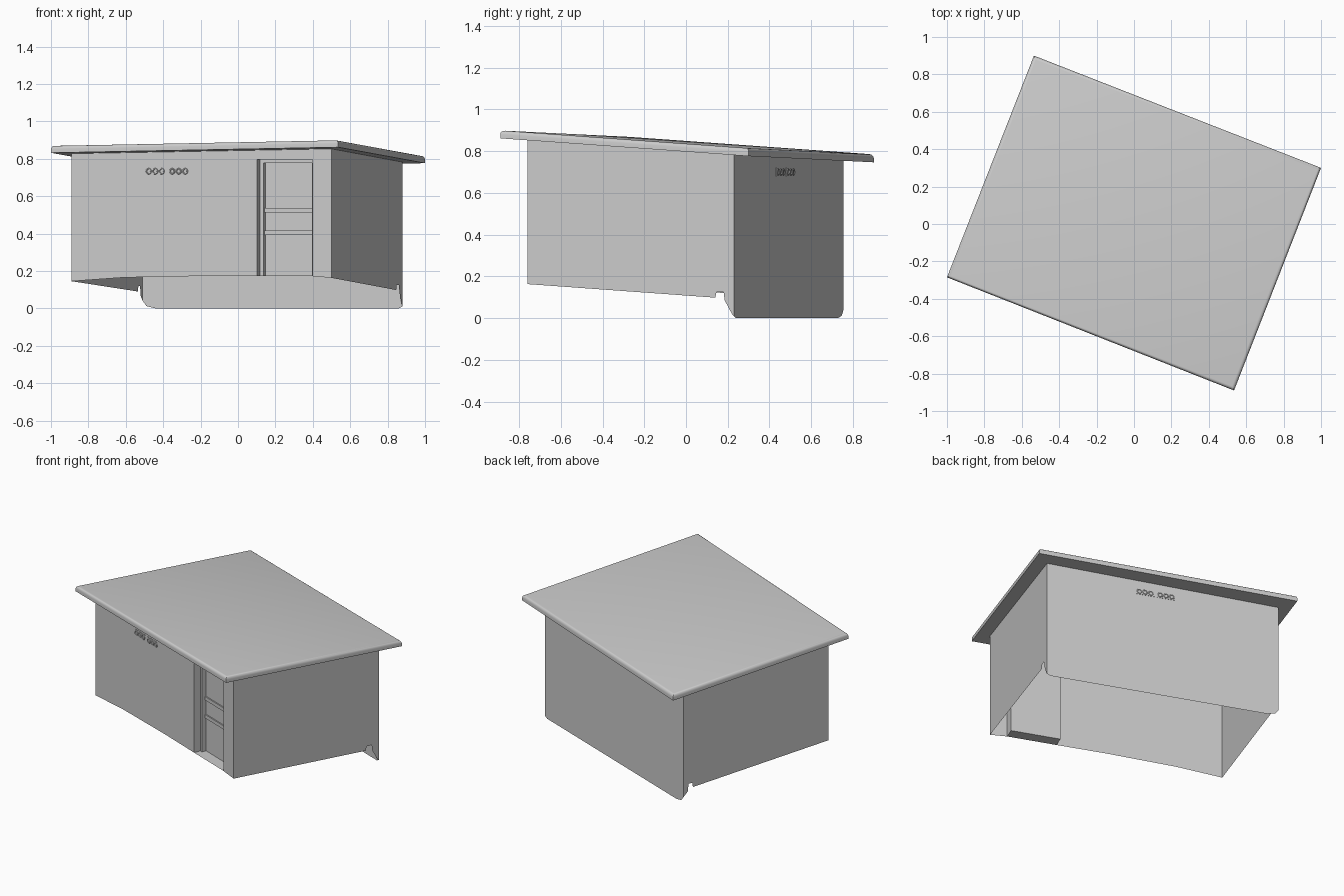
import bpy, bmesh
from mathutils import Vector, Matrix

if "Cube" in bpy.data.objects:
    bpy.data.objects.remove(bpy.data.objects["Cube"])

# plan corners, counter-clockwise: left, front, right, back
WALLS = [Vector(p) for p in ((-.89, -.23), (.50, -.76), (.88, .23), (-.51, .755))]
EAVES = [Vector(p) for p in ((-1, -.285), (.535, -.89), (1, .30), (-.535, .90))]
THICK = .038


def roof_z(p):
    return .8425 - .0076 * p[0] - .0687 * p[1]


def finish(name, bm, matrix=None, smooth=False):
    mesh = bpy.data.meshes.new(name)
    bm.to_mesh(mesh)
    bm.free()
    ob = bpy.data.objects.new(name, mesh)
    bpy.context.collection.objects.link(ob)
    if matrix:
        ob.matrix_world = matrix
    if smooth:
        for o in bpy.context.selected_objects:
            o.select_set(False)
        bpy.context.view_layer.objects.active = ob
        ob.select_set(True)
        bpy.ops.object.shade_smooth_by_angle()
    return ob


def wall_frame(p, q):
    """Local x runs along the wall, y is up, z points outward."""
    d = (q - p).normalized()
    return Matrix(((d.x, 0, d.y, p.x), (d.y, 0, -d.x, p.y), (0, 1, 0, 0), (0, 0, 0, 1)))


def add_face(bm, pts):
    return bm.faces.new([bm.verts.new(p) for p in pts])


def add_box(bm, x0, x1, y0, y1, z0, z1):
    m = Matrix.Translation(((x0 + x1) / 2, (y0 + y1) / 2, (z0 + z1) / 2))
    m = m @ Matrix.Diagonal((x1 - x0, y1 - y0, z1 - z0, 1))
    bmesh.ops.create_cube(bm, size=1, matrix=m)


# open-bottomed walls; each lower outline is (fraction along wall, height)
door_l, door_r, door_top, sill = 1.062, 1.378, .795, .172
front_len = (WALLS[1] - WALLS[0]).length
tl, tr = door_l / front_len, door_r / front_len
outlines = {
    "front_wall": [(0, .145), (.2, .165), (.5, .173), (tl, sill), (tl, door_top),
                   (tr, door_top), (tr, sill), (1, .163)],
    "right_wall": [(0, .163), (.91, .098), (.915, .125), (.95, .125), (.955, .085),
                   (.99, .02), (1, .01)],
    "back_wall": [(0, .01), (.015, 0), (.95, 0), (.985, .012), (1, .04)],
    "left_wall": [(0, .04), (.03, .07), (.035, .12), (.06, .12), (.065, .09), (1, .145)],
}
frames = []
for i, (name, low) in enumerate(outlines.items()):
    p, q = WALLS[i], WALLS[(i + 1) % 4]
    length = (q - p).length
    pts = [(t * length, z, 0) for t, z in low]
    pts += [(length, roof_z(q) - THICK, 0), (0, roof_z(p) - THICK, 0)]
    frames.append(wall_frame(p, q))
    bm = bmesh.new()
    add_face(bm, pts)
    finish(name, bm, frames[i])

# roof shell: sloping top, rounded rim and soffit around the walls
bm = bmesh.new()
top = [bm.verts.new((p.x, p.y, roof_z(p))) for p in EAVES]
rim = [bm.verts.new((p.x, p.y, roof_z(p) - THICK)) for p in EAVES]
inner = [bm.verts.new((p.x, p.y, roof_z(p) - THICK)) for p in WALLS]
cap = bm.faces.new(top)
for i in range(4):
    j = (i + 1) % 4
    bm.faces.new((rim[i], rim[j], top[j], top[i]))
    bm.faces.new((inner[i], inner[j], rim[j], rim[i]))
bmesh.ops.bevel(bm, geom=list(cap.edges), offset=.018, segments=4, profile=.5,
                affect='EDGES')
finish("roof", bm, smooth=True)

# recessed doorway: reveals on four sides and the door leaf behind
depth = -.075
bm = bmesh.new()
corners = [(door_l, sill), (door_r, sill), (door_r, door_top), (door_l, door_top)]
for (a, b), (c, d) in zip(corners, corners[1:] + corners[:1]):
    add_face(bm, [(a, b, 0), (c, d, 0), (c, d, depth), (a, b, depth)])
finish("door_reveal", bm, frames[0])

bm = bmesh.new()
add_face(bm, [(a, b, depth) for a, b in corners])
finish("door_leaf", bm, frames[0])

# door frame and cross rails
bm = bmesh.new()
add_box(bm, door_l, door_l + .018, sill, door_top, depth, depth + .03)
add_box(bm, door_r - .018, door_r, sill, door_top, depth, depth + .03)
add_box(bm, door_l, door_r, door_top - .018, door_top, depth, depth + .03)
finish("door_frame", bm, frames[0])

bm = bmesh.new()
for z in (.405, .525):
    add_box(bm, door_l + .018, door_r - .018, z - .012, z + .012, depth, depth + .008)
finish("door_rails", bm, frames[0])


# pairs of pierced vent blocks under the eaves
def vents(name, frame, u, z):
    for b in range(2):
        x0 = u + b * .135
        bm = bmesh.new()
        add_box(bm, x0, x0 + .118, z - .021, z + .021, -.002, .002)
        finish(f"{name}_block_{b + 1}", bm, frame)
        for k in range(3):
            bpy.ops.mesh.primitive_torus_add(major_segments=16, minor_segments=6,
                                             major_radius=.013, minor_radius=.004)
            ring = bpy.context.object
            ring.name = f"{name}_ring_{b * 3 + k + 1}"
            ring.matrix_world = frame @ Matrix.Translation((x0 + .022 + k * .037, z, .002))


vents("front_vent", frames[0], .42, .733)
vents("back_vent", frames[2], .57, .70)
